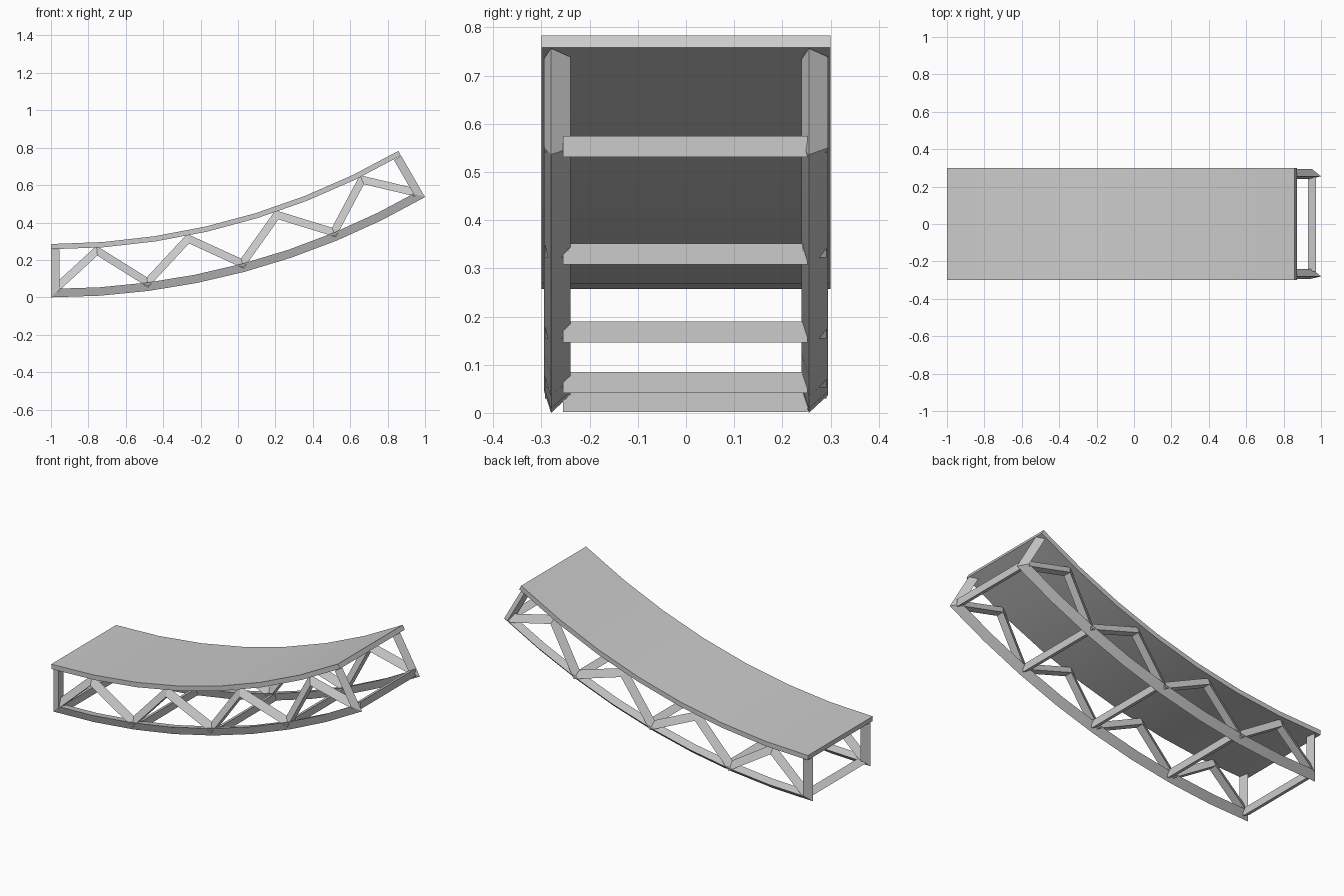
import bpy, bmesh, math
from mathutils import Vector

if "Cube" in bpy.data.objects:
    bpy.data.objects.remove(bpy.data.objects["Cube"])

grey = bpy.data.materials.new("light grey steel")
grey.use_nodes = True
grey.diffuse_color = (0.6, 0.6, 0.6, 1)
grey.node_tree.nodes["Principled BSDF"].inputs["Base Color"].default_value = (0.6, 0.6, 0.6, 1)

RADIUS, SWEEP = 4.0, math.radians(30)


def on_arc(radius, t):
    """Point in the xz plane, t from 0 (low end) to 1 (high end)."""
    a = SWEEP * t
    return Vector((-1 + radius * math.sin(a), RADIUS - radius * math.cos(a)))


def arc(radius, steps):
    return [on_arc(radius, i / steps) for i in range(steps + 1)]


def sweep(name, path, section, first=None, last=None):
    """Mitred sweep of (offset to the left, y) points along an xz path."""
    dirs = [(b - a).normalized() for a, b in zip(path, path[1:])]
    normals = [Vector((-d.y, d.x)) for d in dirs]
    bm = bmesh.new()
    rings = []
    for i, p in enumerate(path):
        n0, n1 = normals[max(i - 1, 0)], normals[min(i, len(normals) - 1)]
        mitre = (n0 + n1) / (1 + n0.dot(n1))
        if i == 0 and first:
            mitre = first
        if i == len(path) - 1 and last:
            mitre = last
        ring = []
        for off, y in section:
            q = p + mitre * off
            ring.append(bm.verts.new((q.x, y, q.y)))
        rings.append(ring)
    count = len(section)
    for r0, r1 in zip(rings, rings[1:]):
        for k in range(count):
            m = (k + 1) % count
            bm.faces.new((r0[k], r0[m], r1[m], r1[k]))
    bm.faces.new(rings[0])
    bm.faces.new(rings[-1])
    return finish(name, bm)


def finish(name, bm):
    bmesh.ops.recalc_face_normals(bm, faces=bm.faces)
    mesh = bpy.data.meshes.new(name)
    bm.to_mesh(mesh)
    bm.free()
    mesh.materials.append(grey)
    obj = bpy.data.objects.new(name, mesh)
    bpy.context.collection.objects.link(obj)
    bpy.ops.object.select_all(action='DESELECT')
    obj.select_set(True)
    bpy.context.view_layer.objects.active = obj
    bpy.ops.object.shade_smooth_by_angle(angle=math.radians(25))
    return obj


# Curved deck
sweep("deck", arc(3.715, 7), [(0, -0.3), (0, 0.3), (-0.028, 0.3), (-0.028, -0.3)])

# Triangular side frames: post, curved chord and post in one run
frame_path = [on_arc(3.745, 0)] + arc(RADIUS, 8) + [on_arc(3.745, 1)]
# Zigzag web between chord and deck
web_path = []
for i in range(9):
    t = min(max(i / 8, 0.012), 0.985)
    web_path.append(on_arc(3.76 if i % 2 else 3.955, t))

for side, shift in (("front", 0), ("back", 0.535)):
    sweep(side + "_frame", frame_path,
          [(0, -0.28 + shift), (0.045, -0.295 + shift), (0.036, -0.24 + shift)])
    sweep(side + "_web", web_path,
          [(0.022, -0.268 + shift), (-0.02, -0.293 + shift), (-0.02, -0.243 + shift)])

# Cross bars joining the two chords
bars = [(-0.965, 0.024), (-0.46, 0.063), (0.05, 0.168), (0.51, 0.33), (0.953, 0.553)]
for i, (x, z) in enumerate(bars):
    bm = bmesh.new()
    ends = []
    for y in (-0.255, 0.252):
        ends.append([bm.verts.new((x + dx, y, z + dz))
                     for dx, dz in ((0.02, -0.022), (0.02, 0.022), (-0.022, 0))])
    for k in range(3):
        m = (k + 1) % 3
        bm.faces.new((ends[0][k], ends[0][m], ends[1][m], ends[1][k]))
    bm.faces.new(ends[0])
    bm.faces.new(ends[1])
    finish("cross_bar_%d" % (i + 1), bm)
